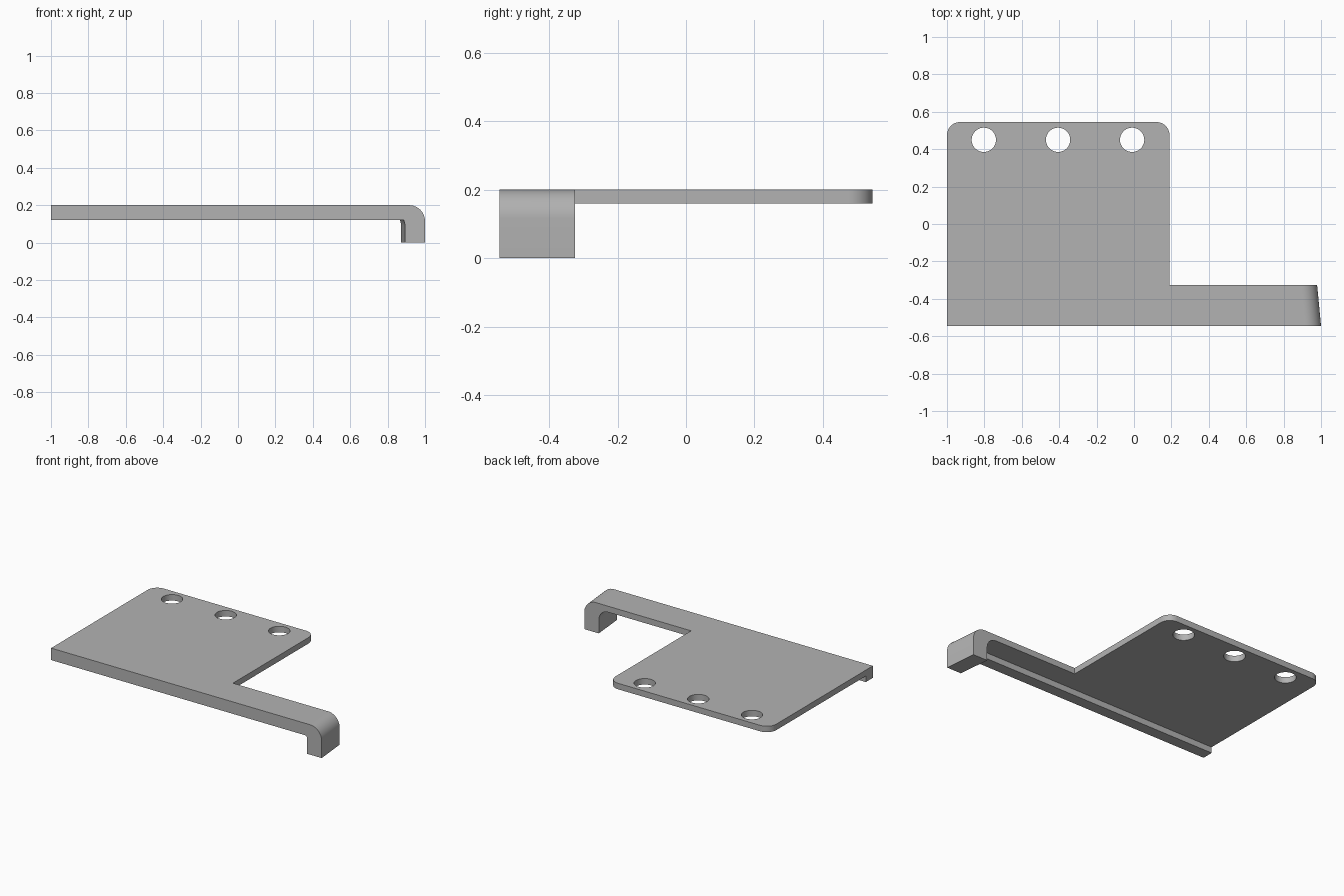
import bpy, bmesh
from math import cos, sin, pi, radians

cube = bpy.data.objects.get("Cube")
if cube:
    bpy.data.objects.remove(cube, do_unlink=True)

# Main dimensions
FRONT, BACK, ARM_BACK = -0.545, 0.545, -0.325
LEFT_END, PLATE_END, ARM_END = -1.0, 0.19, 0.75
TOP, UNDER, RIB_UNDER = 0.2, 0.16, 0.12

grey = bpy.data.materials.new("bracket grey")
grey.use_nodes = True
colour = (0.45, 0.45, 0.45, 1)
grey.diffuse_color = colour
grey.node_tree.nodes["Principled BSDF"].inputs["Base Color"].default_value = colour


def arc(cx, cy, r, start, end, steps=12):
    """Points along a circular arc, angles in degrees."""
    angles = [radians(start + (end - start) * i / steps) for i in range(steps + 1)]
    return [(cx + r * cos(a), cy + r * sin(a)) for a in angles]


def prism(name, outline, start, end):
    """Solid made by joining an outline placed by start() to a copy placed by end()."""
    bm = bmesh.new()
    a = [bm.verts.new(start(*p)) for p in outline]
    b = [bm.verts.new(end(*p)) for p in outline]
    bm.faces.new(a)
    bm.faces.new(b)
    for i in range(len(a)):
        j = (i + 1) % len(a)
        bm.faces.new((a[i], a[j], b[j], b[i]))
    bmesh.ops.recalc_face_normals(bm, faces=bm.faces)
    mesh = bpy.data.meshes.new(name)
    bm.to_mesh(mesh)
    bm.free()
    mesh.materials.append(grey)
    obj = bpy.data.objects.new(name, mesh)
    bpy.context.collection.objects.link(obj)
    return obj


def upright(name, outline, z0, z1):
    return prism(name, outline, lambda x, y: (x, y, z0), lambda x, y: (x, y, z1))


def combine(target, tool, operation):
    mod = target.modifiers.new(operation.lower(), 'BOOLEAN')
    mod.operation, mod.object, mod.solver = operation, tool, 'EXACT'
    bpy.context.view_layer.objects.active = target
    bpy.ops.object.modifier_apply(modifier=mod.name)
    bpy.data.objects.remove(tool, do_unlink=True)


# Flat L-shaped plate with two rounded back corners
r = 0.07
outline = [(LEFT_END, FRONT), (ARM_END, FRONT), (ARM_END, ARM_BACK), (PLATE_END, ARM_BACK)]
outline += arc(PLATE_END - r, BACK - r, r, 0, 90)
outline += arc(LEFT_END + r, BACK - r, r, 90, 180)
bracket = upright("bracket_plate", outline, UNDER, TOP)

# Row of three mounting holes
for x in (-0.803, -0.406, -0.01):
    hole = upright("hole_cutter", arc(x, 0.45, 0.065, 0, 352.5, 47), 0.1, 0.3)
    combine(bracket, hole, 'DIFFERENCE')

# Hook bent down at the end of the arm, its tip slightly skewed towards the back
outer, inner = 0.085, 0.07
profile = [(ARM_END, UNDER), (ARM_END, TOP)]
profile += arc(1 - outer, TOP - outer, outer, 90, 0)
profile += [(1, 0), (0.893, 0)]
profile += arc(0.893 - inner, UNDER - inner, inner, 0, 90)


def skewed(x, z):
    return (x - (0.021 if x > ARM_END else 0), ARM_BACK, z)


hook = prism("hook", profile, lambda x, z: (x, FRONT, z), skewed)
combine(bracket, hook, 'UNION')

# Stiffening rib under the front edge
rib_back, rib_end = FRONT + 0.075, 0.905
rib = upright("front_rib", [(LEFT_END, FRONT), (rib_end, FRONT), (rib_end, rib_back),
                            (LEFT_END, rib_back)], RIB_UNDER, TOP)
combine(bracket, rib, 'UNION')

bracket.select_set(True)
bpy.context.view_layer.objects.active = bracket
bpy.ops.object.shade_smooth_by_angle(angle=radians(30))
